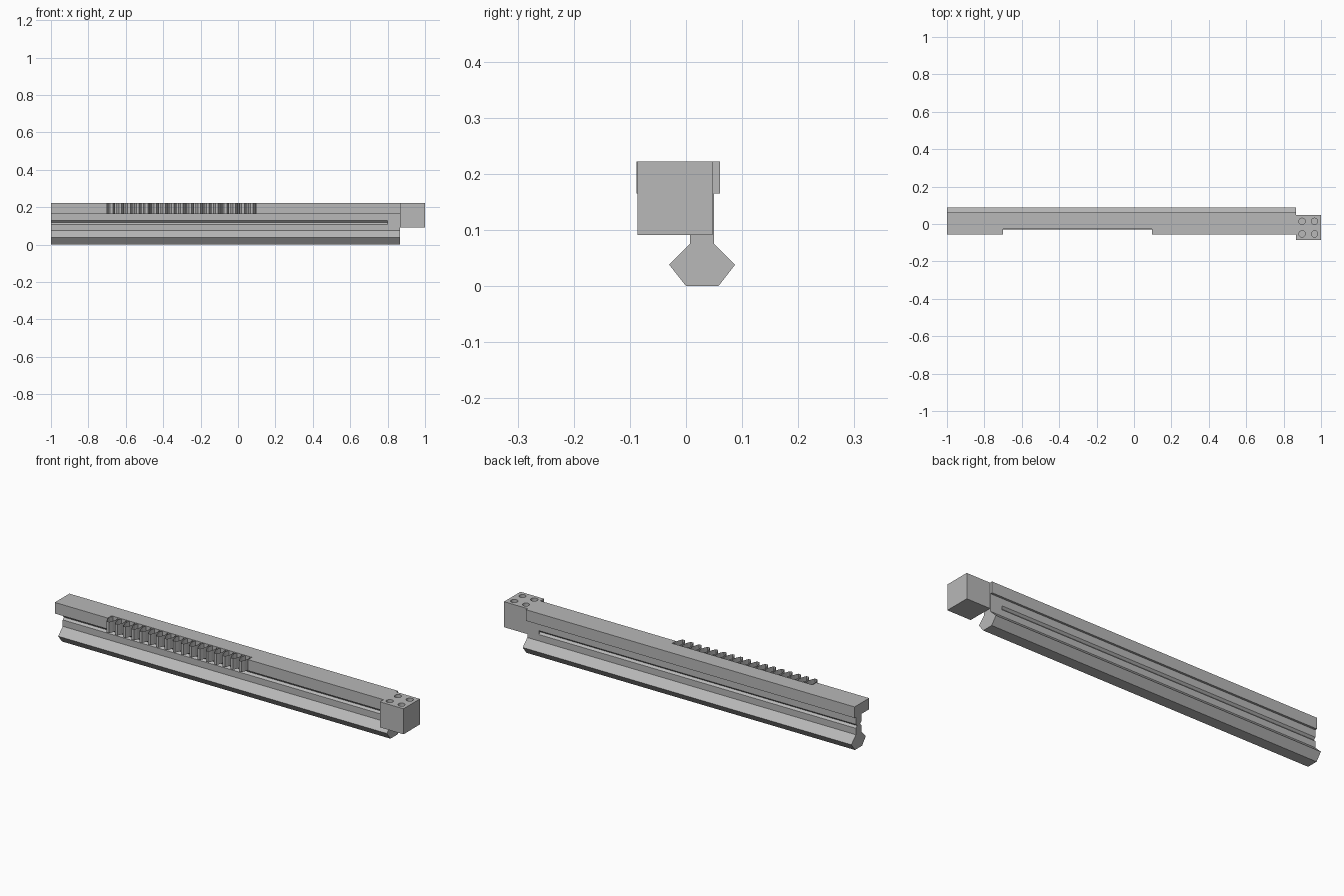
import bpy, bmesh, math

cube = bpy.data.objects.get("Cube")
if cube:
    bpy.data.objects.remove(cube, do_unlink=True)

steel = bpy.data.materials.new("grey_steel")
steel.use_nodes = True
GREY = (0.48, 0.48, 0.48, 1)
steel.diffuse_color = GREY
steel.node_tree.nodes["Principled BSDF"].inputs["Base Color"].default_value = GREY

TOP, BAR_BOTTOM = 0.222, 0.165
BAR_FRONT, NOTCH_BACK = -0.057, -0.026
BAR_END = 0.866
RACK_START, RACK_END, TEETH = -0.70, 0.097, 17


def add_object(name, bm):
    mesh = bpy.data.meshes.new(name)
    bmesh.ops.recalc_face_normals(bm, faces=bm.faces)
    bm.to_mesh(mesh)
    bm.free()
    mesh.materials.append(steel)
    obj = bpy.data.objects.new(name, mesh)
    bpy.context.collection.objects.link(obj)
    return obj


def prism(name, profile, x0, x1):
    """Extrude a (y, z) profile along x."""
    bm = bmesh.new()
    face = bm.faces.new([bm.verts.new((x0, y, z)) for y, z in profile])
    ext = bmesh.ops.extrude_face_region(bm, geom=[face], use_keep_orig=True)
    verts = [v for v in ext["geom"] if isinstance(v, bmesh.types.BMVert)]
    bmesh.ops.translate(bm, verts=verts, vec=(x1 - x0, 0, 0))
    return add_object(name, bm)


def rect(y0, z0, y1, z1):
    return [(y0, z0), (y1, z0), (y1, z1), (y0, z1)]


def cut(target, cutters):
    """Subtract each cutter, apply the result and remove the cutter."""
    for cutter in cutters:
        mod = target.modifiers.new("cut", 'BOOLEAN')
        mod.operation, mod.solver, mod.object = 'DIFFERENCE', 'EXACT', cutter
        bpy.context.view_layer.update()
        graph = bpy.context.evaluated_depsgraph_get()
        mesh = bpy.data.meshes.new_from_object(target.evaluated_get(graph))
        target.modifiers.clear()
        target.data = mesh
        bpy.data.objects.remove(cutter, do_unlink=True)


# Rail: offset top bar, narrow web and six-sided foot
WEB_FRONT, WEB_BACK = 0.007, 0.050
rail = prism("rail", [
    (0, 0), (0.058, 0), (0.0875, 0.038), (WEB_BACK, 0.075),
    (WEB_BACK, BAR_BOTTOM), (0.061, BAR_BOTTOM), (0.061, TOP),
    (BAR_FRONT, TOP), (BAR_FRONT, BAR_BOTTOM), (WEB_FRONT, BAR_BOTTOM),
    (WEB_FRONT, 0.075), (-0.03, 0.038)], -1, BAR_END)

# V grooves on both web sides, and the notch behind the rack
cutters = [prism("groove_cutter", [(y - 0.01, 0.118), (y, 0.108), (y + 0.01, 0.118), (y, 0.128)],
                 -1.1, 0.8) for y in (WEB_FRONT, WEB_BACK)]
cutters.append(prism("notch_cutter", rect(-0.1, 0.14, NOTCH_BACK, 0.25), RACK_START, RACK_END))
cut(rail, cutters)

# Rack: thin-walled teeth, open above and below
bm = bmesh.new()
pitch = (RACK_END - RACK_START) / TEETH
half = [(0.014, NOTCH_BACK), (0.020, -0.042), (0.019, -0.057), (0.014, -0.073), (0.007, -0.0885)]
outline = half + [(-x, y) for x, y in reversed(half)]
for i in range(TEETH):
    cx = RACK_START + (i + 0.5) * pitch
    low = [bm.verts.new((cx + x, y, BAR_BOTTOM)) for x, y in outline]
    high = [bm.verts.new((cx + x, y, TOP)) for x, y in outline]
    for a in range(len(outline)):
        b = (a + 1) % len(outline)
        bm.faces.new((low[a], low[b], high[b], high[a]))
add_object("rack_teeth", bm)

# End block with four blind bolt holes
block = prism("end_block", rect(-0.086, 0.091, 0.047, TOP), BAR_END, 1)
holes = []
for x in (0.8985, 0.9655):
    for y in (-0.053, 0.014):
        bm = bmesh.new()
        bmesh.ops.create_cone(bm, cap_ends=True, segments=24, radius1=0.017, radius2=0.017, depth=0.1)
        bmesh.ops.translate(bm, verts=bm.verts, vec=(x, y, TOP))
        holes.append(add_object("hole_cutter", bm))
cut(block, holes)
